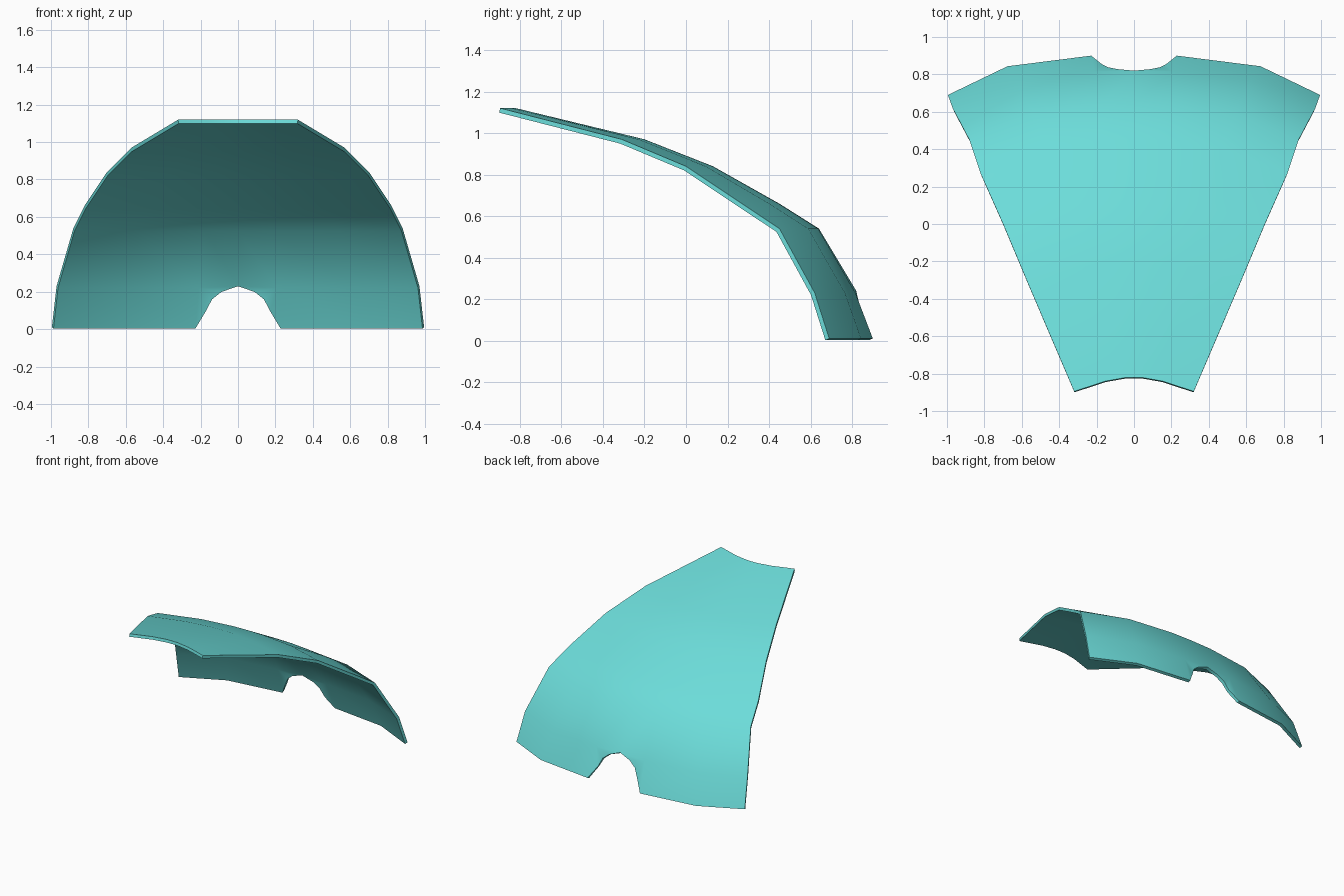
import bpy, bmesh

if "Cube" in bpy.data.objects:
    bpy.data.objects.remove(bpy.data.objects["Cube"])

# rows from front lip to bottom hem: z, centre y, edge x, edge y
ROWS = [(1.12, -0.82, 0.32, -0.895), (0.97, -0.20, 0.57, -0.31), (0.84, 0.13, 0.70, 0.0),
        (0.66, 0.45, 0.82, 0.27), (0.54, 0.64, 0.88, 0.45), (0.23, 0.82, 0.97, 0.62),
        (0.01, 0.90, 0.995, 0.69)]
# arched notch in the hem, from the top of the arch down
ARCH = [(0.0, 0.82, 0.24), (0.09, 0.828, 0.205), (0.14, 0.838, 0.165), (0.17, 0.853, 0.10)]

bm = bmesh.new()


def half_shell(side):
    grid = []
    for i, (z, yc, xe, ye) in enumerate(ROWS):
        f = i / (len(ROWS) - 1)
        inner, mid = 0.15 + 0.08 * f, 0.48 + 0.20 * f
        cols = [(0, 0), (inner, 0.02), (mid, 0.27), (1, 1)]
        if i == len(ROWS) - 1:
            cols[1] = (0.23, 0.0)
        row = []
        for c, (t, drop) in enumerate(cols):
            p = (side * t * xe, yc + (ye - yc) * drop, z)
            if c == 0 and i == 5:
                p = ARCH[0]
            row.append(bm.verts.new(p))
        grid.append(row)

    def face(vs):
        bm.faces.new(vs if side > 0 else vs[::-1])

    for i in range(len(ROWS) - 1):
        for c in range(3):
            if i == 5 and c == 0:
                continue
            face([grid[i][c], grid[i + 1][c], grid[i + 1][c + 1], grid[i][c + 1]])
    # fan of faces around the notch
    hub = grid[5][1]
    arc = [grid[5][0]] + [bm.verts.new((side * x, y, z)) for x, y, z in ARCH[1:]] + [grid[6][1]]
    for a, b in zip(arc, arc[1:]):
        face([a, b, hub])
    bm.verts.remove(grid[6][0])


half_shell(1)
half_shell(-1)
bmesh.ops.remove_doubles(bm, verts=bm.verts, dist=0.001)
bm.normal_update()
if sum(f.normal.z for f in bm.faces) < 0:
    bmesh.ops.reverse_faces(bm, faces=bm.faces)

mesh = bpy.data.meshes.new("curved_shell")
bm.to_mesh(mesh)
bm.free()
shell = bpy.data.objects.new("curved_shell", mesh)
bpy.context.collection.objects.link(shell)

mat = bpy.data.materials.new("teal")
mat.diffuse_color = (0.15, 0.72, 0.70, 1)
mat.use_nodes = True
mat.node_tree.nodes["Principled BSDF"].inputs["Base Color"].default_value = mat.diffuse_color
mesh.materials.append(mat)

# thin plate thickness towards the inside
bpy.context.view_layer.objects.active = shell
shell.select_set(True)
mod = shell.modifiers.new("thickness", 'SOLIDIFY')
mod.thickness = 0.022
mod.offset = -1
bpy.ops.object.modifier_apply(modifier=mod.name)
for v in shell.data.vertices:
    v.co.z = max(v.co.z, 0.0)
bpy.ops.object.shade_smooth_by_angle(angle=0.9)
